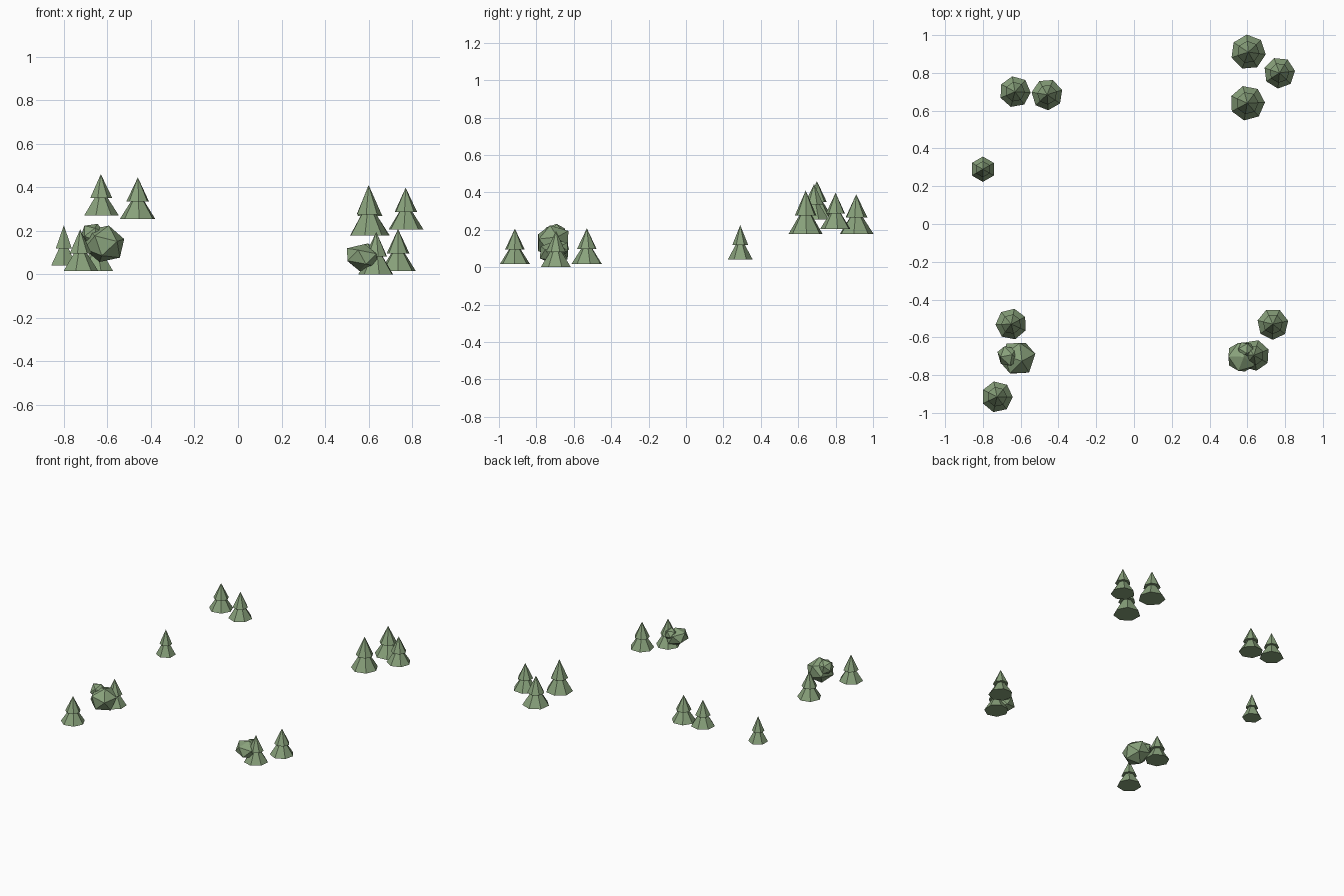
import bpy
from math import radians

if "Cube" in bpy.data.objects:
    bpy.data.objects.remove(bpy.data.objects["Cube"])

green = bpy.data.materials.new("foliage_green")
green.diffuse_color = (0.25, 0.36, 0.2, 1)
green.use_nodes = True
green.node_tree.nodes["Principled BSDF"].inputs["Base Color"].default_value = green.diffuse_color


def finish(name):
    ob = bpy.context.object
    ob.name = name
    ob.data.materials.append(green)
    return ob


# Conifer: wide lower tier with a narrower tier overlapping it
def tree(i, x, y, z, r, h, sides=7, turn=0):
    rot = (0, 0, radians(turn))
    lower, base = 0.68 * h, 0.42 * h
    bpy.ops.mesh.primitive_cone_add(vertices=sides, radius1=r, radius2=0, depth=lower,
                                    location=(x, y, z + lower / 2), rotation=rot)
    # lower tier slopes into the upper tier
    finish(f"tree_{i}_lower_tier")
    bpy.ops.mesh.primitive_cone_add(vertices=sides, radius1=r * 0.64, radius2=0, depth=h - base,
                                    location=(x, y, z + (h + base) / 2), rotation=rot)
    finish(f"tree_{i}_upper_tier")


# Bush: faceted blob
def bush(name, loc, size, rot):
    bpy.ops.mesh.primitive_ico_sphere_add(subdivisions=1, radius=1, location=loc,
                                          rotation=[radians(a) for a in rot])
    finish(name).scale = size


trees = [
    # back left group
    (-0.63, 0.70, 0.27, 0.083, 0.19, 7, 10),
    (-0.46, 0.685, 0.255, 0.083, 0.19, 7, 30),
    (-0.80, 0.29, 0.04, 0.067, 0.185, 6, 0),
    # back right group
    (0.605, 0.91, 0.178, 0.093, 0.212, 7, 5),
    (0.77, 0.80, 0.205, 0.083, 0.193, 7, 20),
    (0.60, 0.64, 0.178, 0.093, 0.232, 7, 15),
    # front groups
    (-0.65, -0.53, 0.016, 0.083, 0.192, 7, 40),
    (-0.725, -0.915, 0.016, 0.083, 0.19, 7, 12),
    (0.735, -0.53, 0.016, 0.083, 0.192, 7, 25),
    (0.635, -0.695, 0.0, 0.083, 0.195, 7, 35),
]
for i, t in enumerate(trees, 1):
    tree(i, *t)

bush("left_bush", (-0.615, -0.71, 0.14), (0.1, 0.1, 0.088), (15, 10, 20))
bush("left_bush_top", (-0.665, -0.70, 0.18), (0.058, 0.065, 0.056), (10, 20, 50))
bush("right_bush", (0.57, -0.705, 0.077), (0.085, 0.088, 0.063), (5, 10, 35))
bush("right_bush_top", (0.59, -0.67, 0.1), (0.05, 0.05, 0.045), (20, 5, 10))
